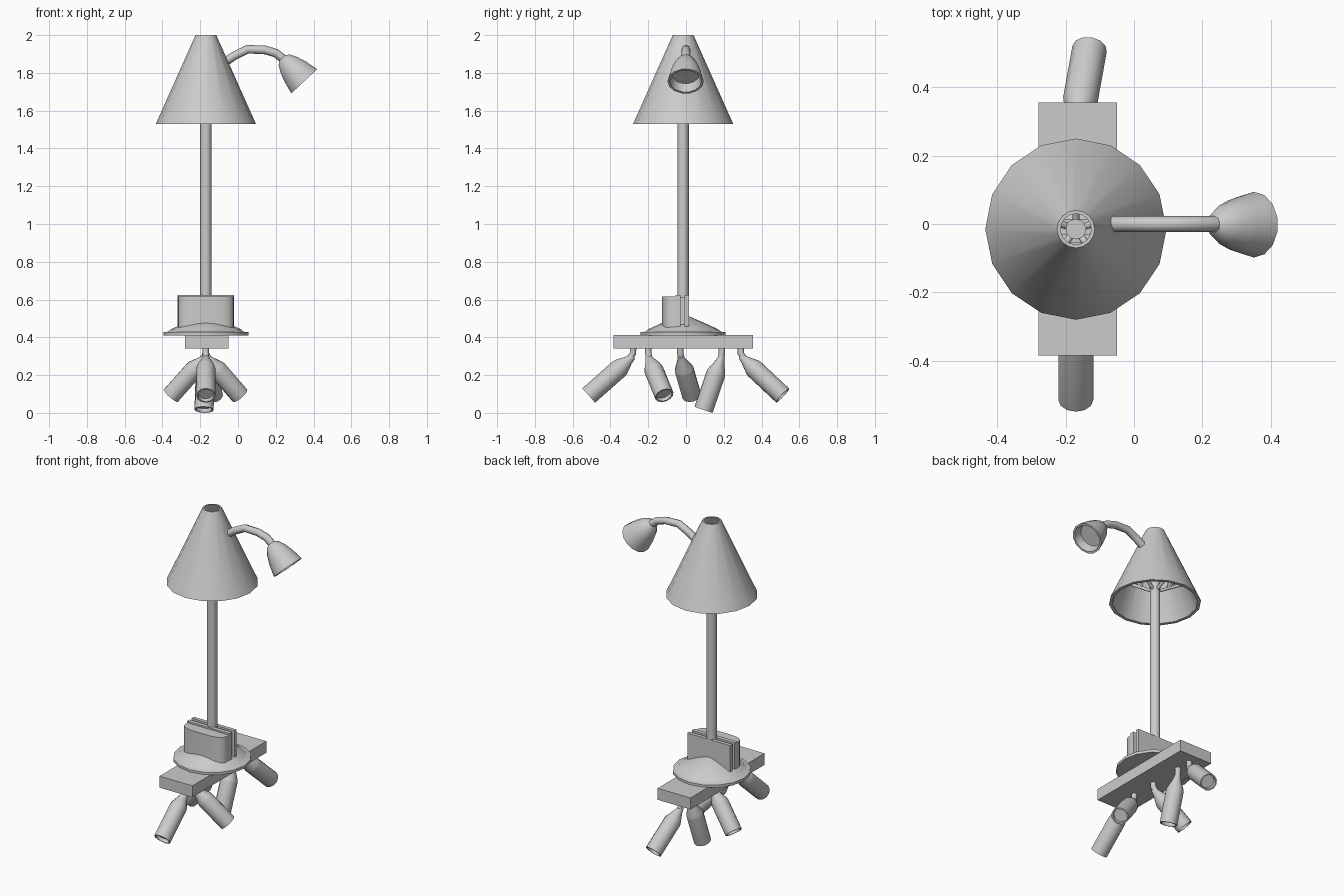
import bpy, bmesh, math
from mathutils import Vector

if "Cube" in bpy.data.objects:
    bpy.data.objects.remove(bpy.data.objects["Cube"])

CX, CY = -0.17, -0.015


def finish(name, bm, smooth=True):
    bmesh.ops.recalc_face_normals(bm, faces=bm.faces)
    me = bpy.data.meshes.new(name)
    bm.to_mesh(me)
    bm.free()
    ob = bpy.data.objects.new(name, me)
    bpy.context.collection.objects.link(ob)
    if smooth:
        bpy.ops.object.select_all(action='DESELECT')
        ob.select_set(True)
        bpy.context.view_layer.objects.active = ob
        bpy.ops.object.shade_smooth_by_angle(angle=math.radians(35))
    return ob


def lathe(name, profile, origin, axis=(0, 0, 1), sides=16, closed=False):
    """Revolve (radius, height) points around an axis; ends are capped unless closed."""
    bm = bmesh.new()
    q = Vector(axis).to_track_quat('Z', 'Y')
    o = Vector(origin)
    rings = []
    for r, h in profile:
        rings.append([bm.verts.new(o + q @ Vector((r * math.cos(a), r * math.sin(a), h)))
                      for a in (2 * math.pi * i / sides for i in range(sides))])
    pairs = list(zip(rings, rings[1:]))
    if closed:
        pairs.append((rings[-1], rings[0]))
    for a, b in pairs:
        for i in range(sides):
            j = (i + 1) % sides
            bm.faces.new((a[i], a[j], b[j], b[i]))
    if not closed:
        bm.faces.new(rings[0])
        bm.faces.new(rings[-1])
    return finish(name, bm)


def box(name, x0, x1, y0, y1, z0, z1):
    bm = bmesh.new()
    bmesh.ops.create_cube(bm, size=1)
    for v in bm.verts:
        v.co = ((x0 + x1) / 2 + v.co.x * (x1 - x0),
                (y0 + y1) / 2 + v.co.y * (y1 - y0),
                (z0 + z1) / 2 + v.co.z * (z1 - z0))
    return finish(name, bm, False)


def tube(name, pts, radius):
    cu = bpy.data.curves.new(name, 'CURVE')
    cu.dimensions = '3D'
    cu.bevel_depth = radius
    cu.bevel_resolution = 2
    cu.use_fill_caps = True
    sp = cu.splines.new('POLY')
    sp.points.add(len(pts) - 1)
    for p, c in zip(sp.points, pts):
        p.co = (*c, 1)
    ob = bpy.data.objects.new(name, cu)
    bpy.context.collection.objects.link(ob)
    return ob


# Large shade: thin open cone, and the pole under it
lathe("shade", [(0.265, 1.53), (0.055, 2.0), (0.045, 2.0), (0.245, 1.53)],
      (CX, CY, 0), closed=True)
lathe("pole", [(0.03, 0.45), (0.03, 1.93)], (CX, CY, 0), sides=12)

# Spokes holding the shade, with small bulbs near the pole
for i in range(5):
    a = 2 * math.pi * i / 5 + 0.3
    d = Vector((math.cos(a), math.sin(a), 0))
    c = Vector((CX, CY, 0))
    tube(f"shade_spoke_{i}", [c + Vector((0, 0, 1.60)), c + d * 0.18 + Vector((0, 0, 1.69))], 0.01)
    lathe(f"bulb_{i}", [(0.012, 0), (0.014, 0.02), (0.026, 0.05), (0.024, 0.07), (0.01, 0.08)],
          c + d * 0.08 + Vector((0, 0, 1.64)), d * 0.4 + Vector((0, 0, 1)), 8)

# Side lamp: bent arm and bell-shaped head
tube("side_arm", [(-0.08, 0, 1.85), (-0.02, 0, 1.89), (0.05, 0, 1.925), (0.14, 0, 1.922),
                  (0.2, 0, 1.905), (0.245, 0, 1.87)], 0.023)
lathe("side_lamp_head", [(0.022, 0), (0.042, 0.015), (0.062, 0.05), (0.08, 0.1), (0.096, 0.17),
                         (0.084, 0.17), (0.072, 0.12)],
      (0.235, -0.002, 1.88), (0.68, 0, -0.73), 14)

# Round base with shallow cone
lathe("round_base", [(0.225, 0.41), (0.225, 0.427), (0.2, 0.43), (0.185, 0.443),
                     (0.115, 0.475), (0.03, 0.512)], (CX, CY, 0), sides=16)

# Switch housing: two plates with a core between, and a rounded front
box("back_plate", CX - 0.15, CX + 0.15, -0.008, 0.015, 0.43, 0.625)
box("middle_plate", CX - 0.15, CX + 0.15, -0.055, -0.03, 0.43, 0.625)
box("housing_core", CX - 0.13, CX + 0.13, -0.031, -0.007, 0.43, 0.61)
bm = bmesh.new()
pts = []
for i in range(13):
    a = math.pi * i / 12
    c = math.cos(a)
    pts.append(bm.verts.new((CX + 0.148 * math.copysign(abs(c) ** 0.6, c),
                             -0.05 - 0.078 * abs(math.sin(a)) ** 0.6, 0.44)))
f = bm.faces.new(pts)
ext = bmesh.ops.extrude_face_region(bm, geom=[f])
bmesh.ops.translate(bm, vec=(0, 0, 0.175),
                    verts=[v for v in ext["geom"] if isinstance(v, bmesh.types.BMVert)])
finish("rounded_front", bm)

# Mounting slab
box("slab", -0.28, -0.05, -0.385, 0.355, 0.34, 0.413)

# Spotlights under the slab: stem position along y, and centre of the open end
spots = [(-0.28, (-0.17, -0.515, 0.092)),
         (-0.20, (0.01, -0.115, 0.092)),
         (-0.03, (-0.355, 0.03, 0.092)),
         (0.19, (-0.18, 0.093, 0.017)),
         (0.29, (-0.13, 0.512, 0.092))]
for i, (y, end) in enumerate(spots):
    top = Vector((CX, y, 0.30))
    axis = Vector(end) - top
    n = axis.length
    tube(f"spot_stem_{i}", [(CX, y, 0.35), (CX, y, 0.315), top + axis * 0.12], 0.017)
    lathe(f"spot_body_{i}", [(0.016, 0.0), (0.024, 0.03), (0.048, 0.085), (0.051, 0.1), (0.051, n),
                             (0.043, n), (0.041, n - 0.02)], top, axis, 12)
